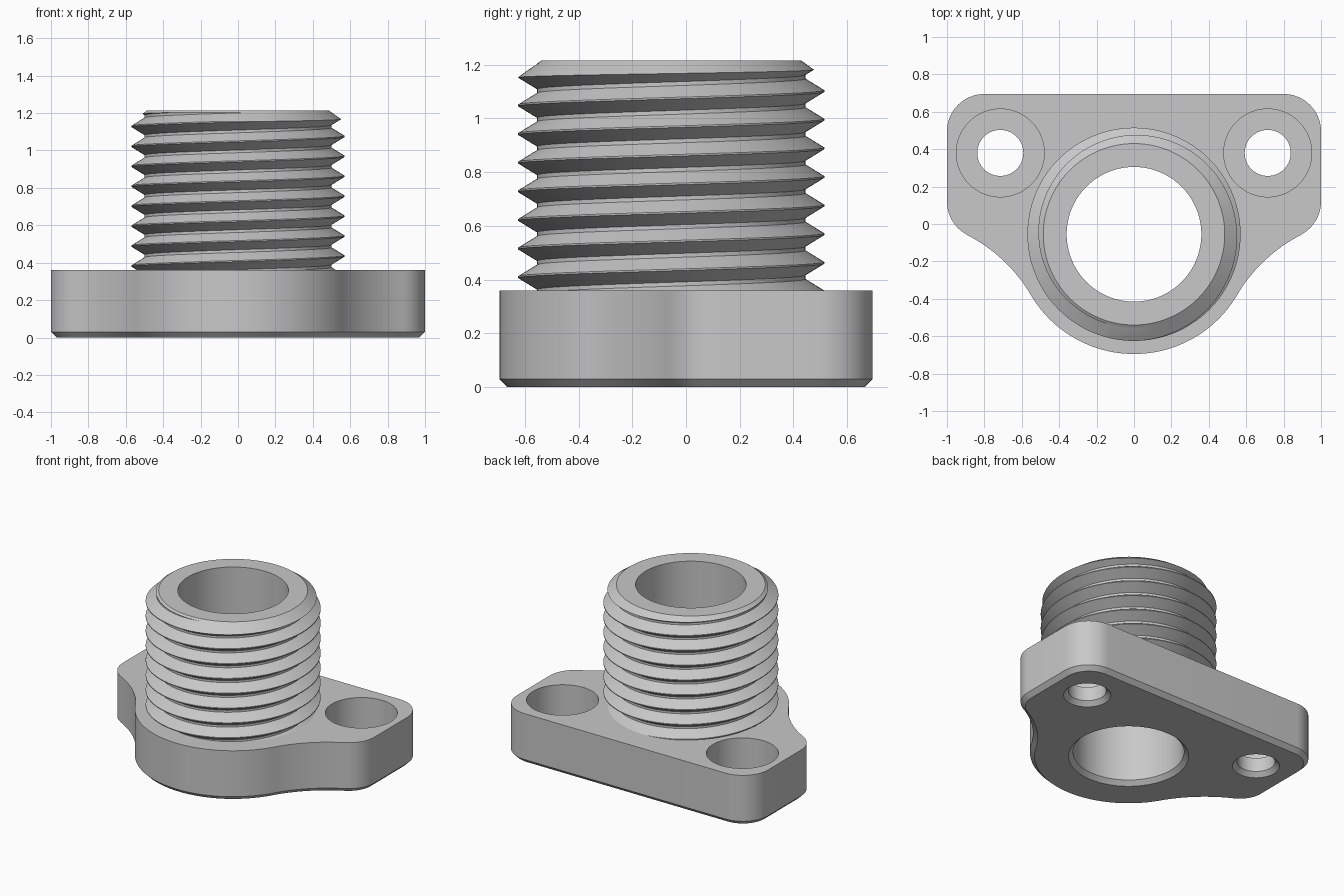
import bpy, bmesh
from math import sin, cos, radians, pi
from mathutils import Matrix, Vector

if "Cube" in bpy.data.objects:
    bpy.data.objects.remove(bpy.data.objects["Cube"])

# Main dimensions
AXIS_Y = -0.055      # barrel axis
BORE = 0.36          # bore radius
PLATE = 0.36         # flange thickness
TOP = 1.215          # top of the barrel
CHAMFER = 0.03
PITCH = 0.1066
SEGS = 128

grey = bpy.data.materials.new("light_grey")
grey.use_nodes = True
grey.diffuse_color = (0.58, 0.58, 0.58, 1)
grey.node_tree.nodes["Principled BSDF"].inputs["Base Color"].default_value = (0.58, 0.58, 0.58, 1)


def finish(bm, name, location=(0, 0, 0)):
    bmesh.ops.recalc_face_normals(bm, faces=bm.faces[:])
    mesh = bpy.data.meshes.new(name)
    bm.to_mesh(mesh)
    bm.free()
    mesh.materials.append(grey)
    obj = bpy.data.objects.new(name, mesh)
    obj.location = location
    bpy.context.collection.objects.link(obj)
    return obj


def lathe(name, profile, location, closed=False):
    """Revolve (radius, height) points round the z axis."""
    bm = bmesh.new()
    verts = [bm.verts.new((r, 0, z)) for r, z in profile]
    pairs = list(zip(verts, verts[1:]))
    if closed:
        pairs.append((verts[-1], verts[0]))
    edges = [bm.edges.new(p) for p in pairs]
    bmesh.ops.spin(bm, geom=verts + edges, cent=(0, 0, 0), axis=(0, 0, 1),
                   angle=2 * pi, steps=SEGS)
    bmesh.ops.remove_doubles(bm, verts=bm.verts[:], dist=1e-5)
    return finish(bm, name, location)


def select_only(obj):
    bpy.ops.object.select_all(action='DESELECT')
    obj.select_set(True)
    bpy.context.view_layer.objects.active = obj


def boolean(obj, cutter, operation):
    mod = obj.modifiers.new("cut", 'BOOLEAN')
    mod.object, mod.operation, mod.solver = cutter, operation, 'EXACT'
    select_only(obj)
    bpy.ops.object.modifier_apply(modifier=mod.name)
    bpy.data.objects.remove(cutter)


def arc(cx, cy, r, start, end, steps):
    angles = [radians(start + (end - start) * i / steps) for i in range(steps + 1)]
    return [(cx + r * cos(a), cy + r * sin(a)) for a in angles]


# Flange: lobed outline, mirrored, extruded and chamfered underneath
half = (arc(0, AXIS_Y, 0.64, -90, -30.66, 24)
        + arc(1.281, -0.8145, 0.85, 149.34, 117.23, 16)[1:]
        + arc(0.8, 0.12, 0.2, -62.77, 0, 12)[1:]
        + arc(0.8, 0.495, 0.2, 0, 90, 16))
outline = half + [(-x, y) for x, y in reversed(half[1:])]
bm = bmesh.new()
base = bm.faces.new([bm.verts.new((x, y, 0)) for x, y in outline])
walls = bmesh.ops.extrude_face_region(bm, geom=[base], use_keep_orig=True)
bmesh.ops.translate(bm, vec=(0, 0, PLATE),
                    verts=[v for v in walls["geom"] if isinstance(v, bmesh.types.BMVert)])
bmesh.ops.recalc_face_normals(bm, faces=bm.faces[:])
rim = [e for e in bm.edges if all(v.co.z < 0.001 for v in e.verts)]
bmesh.ops.bevel(bm, geom=rim, offset=CHAMFER, segments=1, affect='EDGES',
                clamp_overlap=False)
flange = finish(bm, "flange")


# Holes: chamfered underneath, with optional counterbore above
def hole(r, location, wide=None):
    profile = [(0, -0.01), (r + CHAMFER + 0.01, -0.01), (r, CHAMFER)]
    if wide:
        profile += [(r, 0.13), (wide, 0.13)]
    r_top = wide or r
    profile += [(r_top, PLATE + 0.1), (0, PLATE + 0.1)]
    boolean(flange, lathe("hole_cutter", profile, location), 'DIFFERENCE')


hole(BORE, (0, AXIS_Y, 0))
for side in (-1, 1):
    hole(0.123, (side * 0.715, 0.38, 0), wide=0.235)

# Threaded barrel: helical ridge, one column of points per angle
ridge = [(-0.003, 0.57), (0.003, 0.57), (0.046, 0.5), (PITCH - 0.046, 0.5)]
start = 1.182 - 10 * PITCH
bm = bmesh.new()
columns = []
for i in range(SEGS):
    a = 2 * pi * i / SEGS
    columns.append([bm.verts.new((r * cos(a), r * sin(a),
                                  start + PITCH * (turn + i / SEGS) + dz))
                    for turn in range(13) for dz, r in ridge])
count = len(columns[0])
for i, col in enumerate(columns):
    nxt = columns[i + 1] if i + 1 < SEGS else columns[0][len(ridge):]
    for k in range(min(count, len(nxt)) - 1):
        bm.faces.new((col[k], nxt[k], nxt[k + 1], col[k + 1]))
# Close both ends beyond the trimmed length
open_edges = [e for e in bm.edges if e.is_boundary]
low, high = bm.verts.new((0, 0, 0)), bm.verts.new((0, 0, 1.8))
for e in open_edges:
    tip = low if e.verts[0].co.z < 0.8 else high
    bm.faces.new((e.verts[0], e.verts[1], tip))
barrel = finish(bm, "threaded_barrel", (0, AXIS_Y, 0))

# Trim to length with a bore and a conical lead-in at the top
trim = lathe("barrel_trim", [(BORE, PLATE), (0.7, PLATE), (0.7, TOP - 0.155),
                             (0.485, TOP), (BORE, TOP)], (0, AXIS_Y, 0), closed=True)
boolean(barrel, trim, 'INTERSECT')

for part in (flange, barrel):
    select_only(part)
    bpy.ops.object.shade_smooth_by_angle(angle=radians(25))
